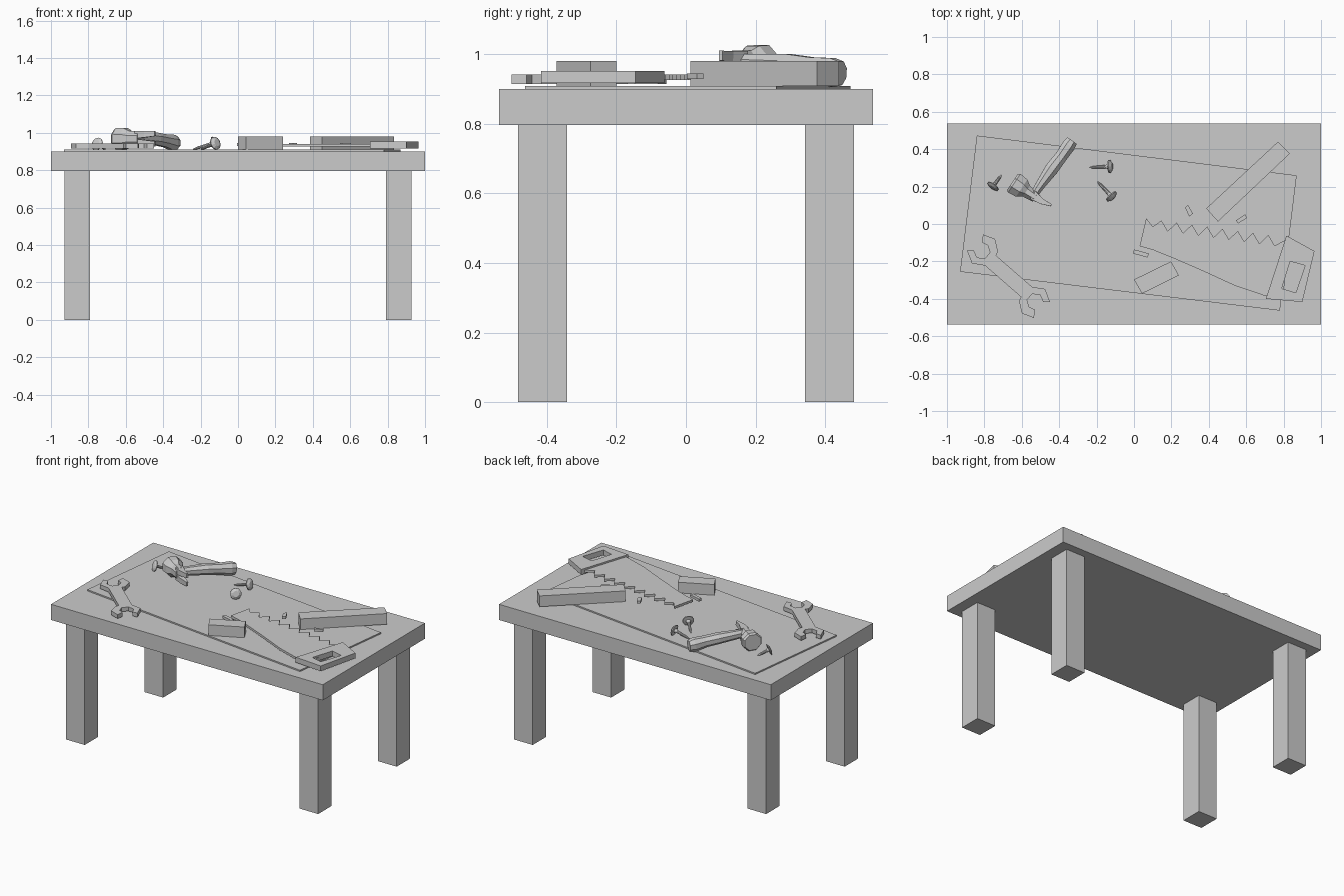
import bpy
import bmesh
import math
from mathutils import Vector

if "Cube" in bpy.data.objects:
    bpy.data.objects.remove(bpy.data.objects["Cube"])


def finish(name, bm):
    bmesh.ops.recalc_face_normals(bm, faces=bm.faces)
    mesh = bpy.data.meshes.new(name)
    bm.to_mesh(mesh)
    bm.free()
    obj = bpy.data.objects.new(name, mesh)
    bpy.context.collection.objects.link(obj)
    return obj


def prism(name, outline, z0, z1):
    """Extrude a flat top-view outline between two heights."""
    bm = bmesh.new()
    lo = [bm.verts.new((x, y, z0)) for x, y in outline]
    hi = [bm.verts.new((x, y, z1)) for x, y in outline]
    bm.faces.new(lo[::-1])
    bm.faces.new(hi)
    n = len(outline)
    for i in range(n):
        j = (i + 1) % n
        bm.faces.new((lo[i], lo[j], hi[j], hi[i]))
    return finish(name, bm)


def box(name, x0, x1, y0, y1, z0, z1):
    return prism(name, [(x0, y0), (x1, y0), (x1, y1), (x0, y1)], z0, z1)


def frame(name, outer, inner, z0, z1):
    """Extruded outline with a hole of the same point count."""
    bm = bmesh.new()
    loops = [[bm.verts.new((x, y, z)) for x, y in pts]
             for pts, z in ((outer, z0), (outer, z1), (inner, z1), (inner, z0))]
    n = len(outer)
    for k in range(4):
        a, b = loops[k], loops[(k + 1) % 4]
        for i in range(n):
            j = (i + 1) % n
            bm.faces.new((a[i], a[j], b[j], b[i]))
    return finish(name, bm)


def loft(name, stations, sides=8):
    """Skin rings (centre, side radius, vertical radius) along a straight-ish axis."""
    bm = bmesh.new()
    d = (Vector(stations[-1][0]) - Vector(stations[0][0])).normalized()
    u = d.cross(Vector((0, 0, 1))).normalized()
    v = u.cross(d)
    k = 1 / math.cos(math.pi / sides)
    rings = []
    for c, ru, rv in stations:
        ring = []
        for i in range(sides):
            a = 2 * math.pi * (i + 0.5) / sides
            ring.append(bm.verts.new(Vector(c) + u * (ru * k * math.cos(a)) + v * (rv * k * math.sin(a))))
        rings.append(ring)
    for a, b in zip(rings, rings[1:]):
        for i in range(sides):
            j = (i + 1) % sides
            bm.faces.new((a[i], a[j], b[j], b[i]))
    bm.faces.new(rings[0][::-1])
    bm.faces.new(rings[-1])
    return finish(name, bm)


# Table
box("table_top", -1, 1, -0.537, 0.537, 0.796, 0.90)
for sx, xn in ((-1, "left"), (1, "right")):
    for sy, yn in ((-1, "front"), (1, "back")):
        xs = sorted((sx * 0.79, sx * 0.928))
        ys = sorted((sy * 0.342, sy * 0.483))
        box(f"{yn}_{xn}_leg", *xs, *ys, 0, 0.80)

# Paper plan sheet
prism("plan_sheet", [(-0.84, 0.473), (-0.93, -0.255), (0.78, -0.463), (0.87, 0.26)], 0.899, 0.909)

# Timber offcuts and chips
prism("long_plank", [(0.77, 0.44), (0.386, 0.083), (0.449, 0.013), (0.834, 0.377)], 0.908, 0.98)
prism("short_block", [(0.0, -0.297), (0.043, -0.372), (0.24, -0.275), (0.198, -0.2)], 0.908, 0.98)
chips = [
    [(0.273, 0.088), (0.295, 0.04), (0.315, 0.055), (0.289, 0.102)],
    [(0.545, 0.019), (0.556, 0.003), (0.604, 0.032), (0.594, 0.051)],
    [(-0.005, -0.158), (0.0, -0.136), (0.08, -0.158), (0.072, -0.179)],
]
for i, pts in enumerate(chips):
    prism(f"wood_chip_{i + 1}", pts, 0.928, 0.945)

# Saw blade with a row of teeth
start, end, teeth = Vector((0.065, 0.03)), Vector((0.80, -0.07)), 9
step = (end - start) / teeth
depth = Vector((-step.y, step.x)).normalized() * -0.052
blade = [(0.82, -0.08), (0.80, -0.38), (0.70, -0.384), (0.54, -0.33), (0.35, -0.243),
         (0.22, -0.187), (0.10, -0.138), (0.03, -0.118)]
for i in range(teeth):
    tip = start + step * i
    blade += [tuple(tip), tuple(tip + step * 0.5 + depth * (0.75 if i == 0 else 1))]
prism("saw_blade", blade, 0.926, 0.941)

# Saw handle
frame("saw_handle",
      [(0.815, -0.062), (0.965, -0.145), (0.90, -0.417), (0.705, -0.40)],
      [(0.835, -0.20), (0.915, -0.222), (0.865, -0.367), (0.79, -0.345)], 0.917, 0.952)

# Wrench: one jaw, repeated by a half turn about the middle
jaw = [(-0.797, -0.222), (-0.866, -0.211), (-0.893, -0.142), (-0.856, -0.142), (-0.84, -0.179),
       (-0.797, -0.184), (-0.77, -0.152), (-0.781, -0.115), (-0.813, -0.099), (-0.807, -0.056),
       (-0.743, -0.08), (-0.727, -0.147), (-0.738, -0.168)]
cx, cy = -0.671, -0.279
prism("wrench", jaw + [(2 * cx - x, 2 * cy - y) for x, y in jaw], 0.915, 0.942)

# Hammer handle
loft("hammer_handle", [
    ((-0.54, 0.15, 0.975), 0.02, 0.025),
    ((-0.50, 0.21, 0.972), 0.026, 0.028),
    ((-0.44, 0.295, 0.967), 0.036, 0.033),
    ((-0.39, 0.36, 0.957), 0.033, 0.034),
    ((-0.35, 0.418, 0.947), 0.036, 0.042),
    ((-0.332, 0.444, 0.945), 0.030, 0.034),
])

# Hammer head and split claw
face, axis = Vector((-0.65, 0.225, 0.968)), Vector((0.83, -0.555, 0))
loft("hammer_head", [(face + axis * t, a, b) for t, a, b in (
    (0, 0.052, 0.05), (0.012, 0.06, 0.058), (0.06, 0.055, 0.056),
    (0.09, 0.034, 0.042), (0.15, 0.027, 0.042))])
for s, n in ((-1, "lower"), (1, "upper")):
    loft(f"{n}_claw", [
        ((-0.54, 0.155, 0.968 + s * 0.021), 0.026, 0.02),
        ((-0.495, 0.122, 0.968 + s * 0.024), 0.016, 0.017),
        ((-0.443, 0.1, 0.968 + s * 0.028), 0.006, 0.014)], 4)

# Loose nails
nails = [((-0.24, 0.302, 0.912), (-0.122, 0.308, 0.946)),
         ((-0.197, 0.228, 0.912), (-0.115, 0.142, 0.946)),
         ((-0.71, 0.26, 0.912), (-0.757, 0.197, 0.942))]
profile = [(0, 0.002), (0.2, 0.007), (0.75, 0.009), (0.88, 0.014), (0.9, 0.034), (0.95, 0.034), (1.04, 0.018)]
for i, (tip, top) in enumerate(nails):
    tip, top = Vector(tip), Vector(top)
    loft(f"nail_{i + 1}", [(tip.lerp(top, t), r, r) for t, r in profile], 10)
